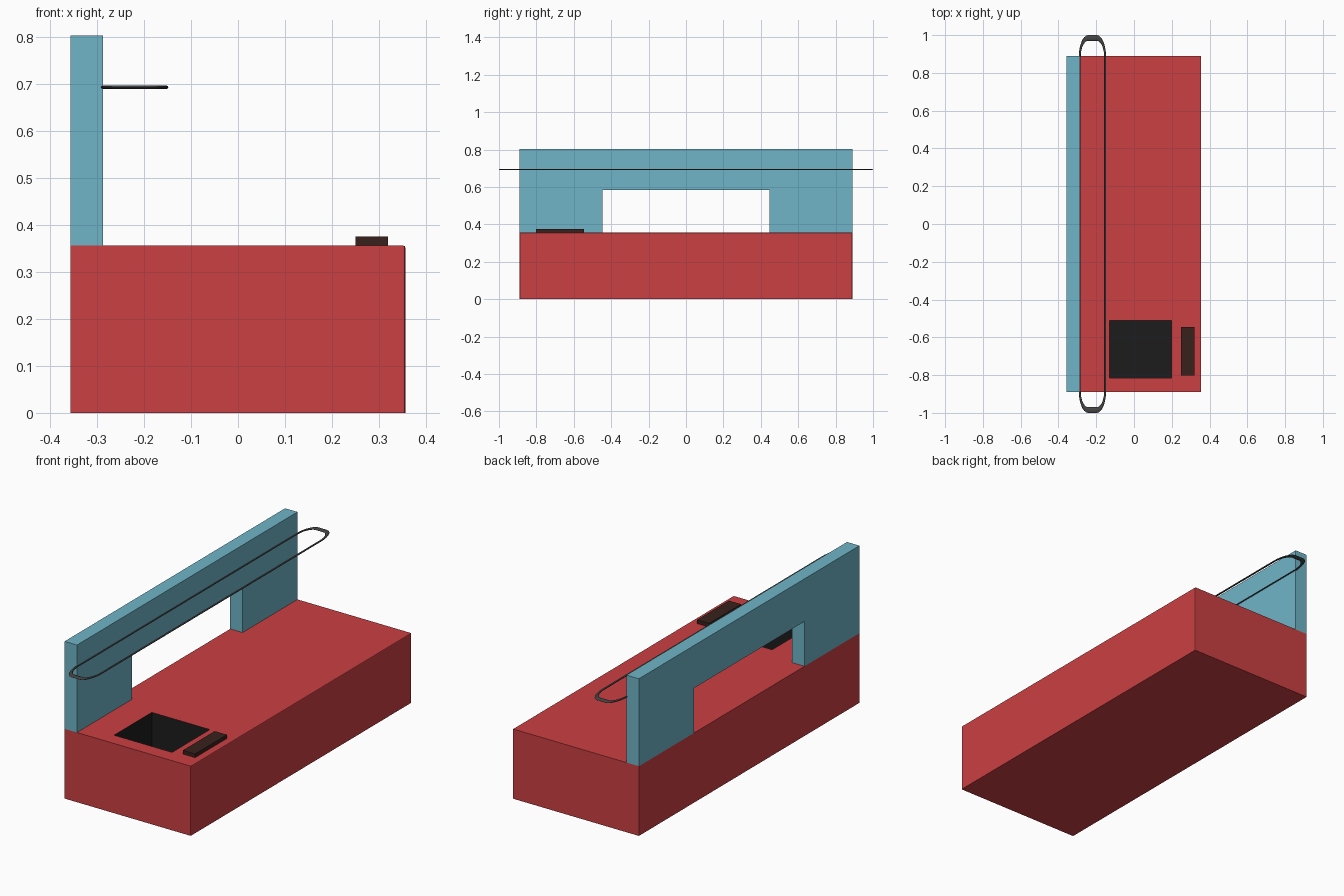
import bpy, bmesh
from math import sin, cos, pi

if "Cube" in bpy.data.objects:
    bpy.data.objects.remove(bpy.data.objects["Cube"])


def mat(name, rgb):
    m = bpy.data.materials.new(name)
    m.diffuse_color = (*rgb, 1)
    m.use_nodes = True
    m.node_tree.nodes["Principled BSDF"].inputs["Base Color"].default_value = m.diffuse_color
    return m


RED = mat("red", (0.60, 0.05, 0.055))
BLUE = mat("blue", (0.16, 0.46, 0.58))
BLACK = mat("black", (0.012, 0.012, 0.012))
METAL = mat("dark_metal", (0.06, 0.06, 0.06))
BROWN = mat("dark_brown", (0.04, 0.015, 0.012))


def finish(bm, name, *mats):
    bmesh.ops.recalc_face_normals(bm, faces=bm.faces)
    me = bpy.data.meshes.new(name)
    bm.to_mesh(me)
    bm.free()
    ob = bpy.data.objects.new(name, me)
    bpy.context.collection.objects.link(ob)
    for m in mats:
        me.materials.append(m)
    return ob


def rect(bm, x0, x1, y0, y1, z):
    return [bm.verts.new((x, y, z)) for x, y in ((x0, y0), (x1, y0), (x1, y1), (x0, y1))]


def bridge(bm, a, b):
    n = len(a)
    return [bm.faces.new((a[i], a[(i + 1) % n], b[(i + 1) % n], b[i])) for i in range(n)]


# Counter body with a square waste well sunk into the top
X0, X1, Y, TOP = -0.357, 0.356, 0.89, 0.356
bm = bmesh.new()
base = rect(bm, X0, X1, -Y, Y, 0)
top = rect(bm, X0, X1, -Y, Y, TOP)
rim = rect(bm, -0.13, 0.198, -0.815, -0.51, TOP)
floor = rect(bm, -0.13, 0.198, -0.815, -0.51, 0.04)
bm.faces.new(base[::-1])
bridge(bm, base, top)
bridge(bm, top, rim)
for f in bridge(bm, rim, floor) + [bm.faces.new(floor)]:
    f.material_index = 1
# Softened customer-side edges
soft = [e for e in bm.edges
        if all(abs(v.co.x - X1) < 1e-5 for v in e.verts)
        and any(v.co.z > 0.1 for v in e.verts)]
bmesh.ops.bevel(bm, geom=soft, offset=0.004, segments=2, profile=0.5, affect='EDGES')
finish(bm, "counter_body", RED, BLACK)

# Upright back panel with a serving opening
bm = bmesh.new()
profile = [(-Y, TOP), (-0.447, TOP), (-0.447, 0.585), (0.447, 0.585),
           (0.447, TOP), (Y, TOP), (Y, 0.803), (-Y, 0.803)]
face = bm.faces.new([bm.verts.new((X0, y, z)) for y, z in profile])
out = bmesh.ops.extrude_face_region(bm, geom=[face])
bmesh.ops.translate(bm, vec=(0.07, 0, 0),
                    verts=[v for v in out["geom"] if isinstance(v, bmesh.types.BMVert)])
finish(bm, "back_panel", BLUE)

# Thin closed rail loop: stretched rounded rectangle, thicker at its ends
bm = bmesh.new()
rings = []
SEG, SIDES = 10, 10
for q, (sx, sy) in enumerate(((1, 1), (-1, 1), (-1, -1), (1, -1))):
    for i in range(SEG + 1):
        a = (q + i / SEG) * pi / 2
        cx = -0.22 + sx * 0.022 + 0.045 * cos(a)
        cy = sy * 0.885 + 0.10 * sin(a)
        ring = []
        for k in range(SIDES):
            t = 2 * pi * k / SIDES
            ring.append(bm.verts.new((cx + 0.005 * cos(a) * cos(t),
                                      cy + 0.015 * sin(a) * cos(t),
                                      0.693 + 0.0035 * sin(t))))
        rings.append(ring)
for i, r in enumerate(rings):
    bridge(bm, r, rings[(i + 1) % len(rings)])
rail = finish(bm, "rail_loop", METAL)
bpy.context.view_layer.objects.active = rail
rail.select_set(True)
bpy.ops.object.shade_smooth_by_angle()

# Plain raised label plate beside the well
bm = bmesh.new()
low = rect(bm, 0.25, 0.319, -0.802, -0.545, TOP)
high = rect(bm, 0.25, 0.319, -0.802, -0.545, 0.375)
bridge(bm, low, high)
bm.faces.new(low[::-1])
bm.faces.new(high)
finish(bm, "label_plate", BROWN)
